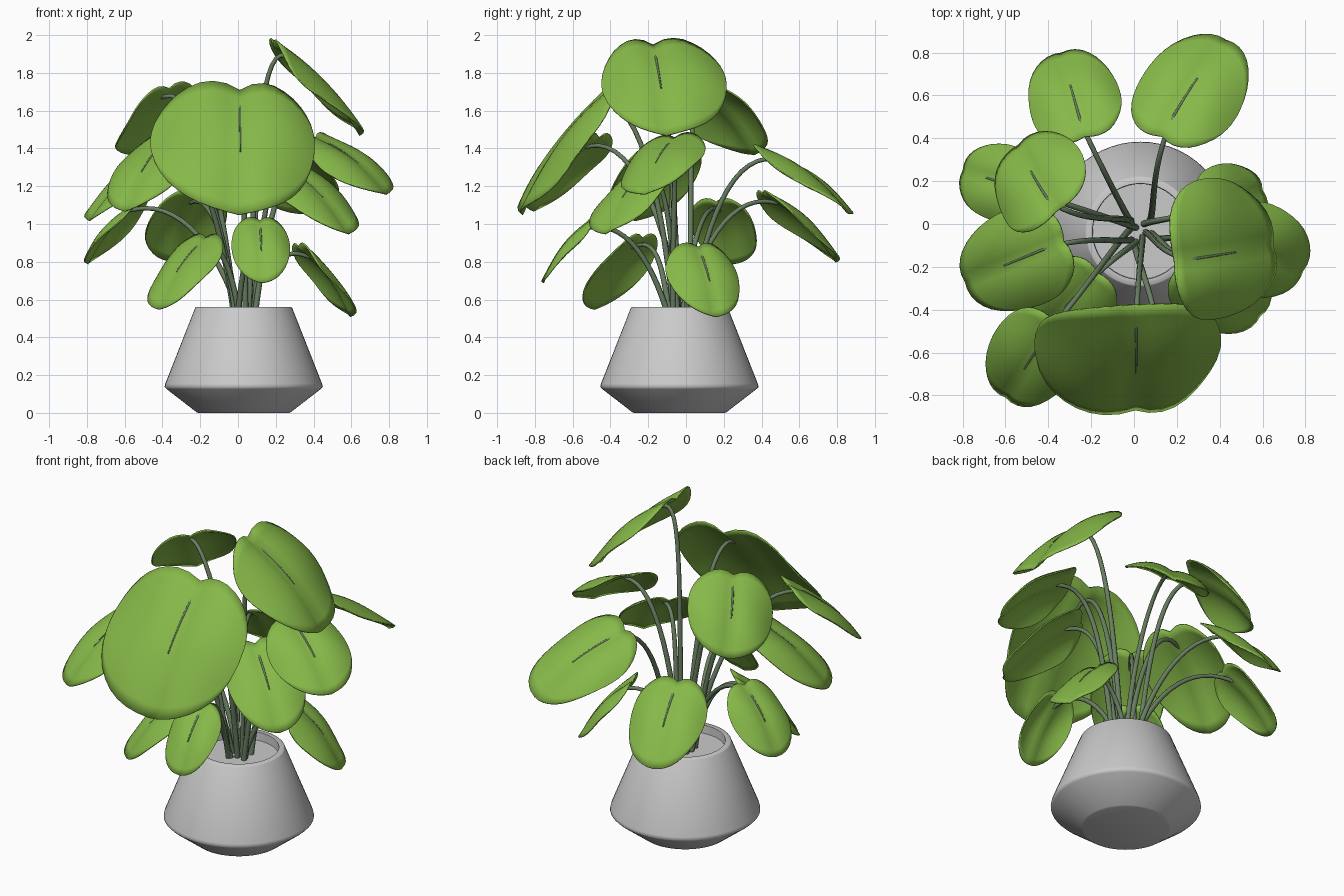
import bpy, bmesh, math, random
from mathutils import Vector

random.seed(4)
if "Cube" in bpy.data.objects:
    bpy.data.objects.remove(bpy.data.objects["Cube"])


def material(name, color):
    m = bpy.data.materials.new(name)
    m.use_nodes = True
    m.diffuse_color = (*color, 1)
    m.node_tree.nodes["Principled BSDF"].inputs["Base Color"].default_value = (*color, 1)
    return m


GREEN = material("leaf green", (0.24, 0.485, 0.066))
STEM = material("stem grey green", (0.14, 0.21, 0.12))
GREY = material("pot grey", (0.59, 0.59, 0.59))
CENTRE = Vector((0.03, -0.035, 0))
UP = Vector((0, 0, 1))


def add_object(name, data, mat):
    ob = bpy.data.objects.new(name, data)
    data.materials.append(mat)
    bpy.context.collection.objects.link(ob)
    return ob


def mesh_object(name, bm, mat):
    bmesh.ops.remove_doubles(bm, verts=bm.verts, dist=0.0005)
    me = bpy.data.meshes.new(name)
    bm.to_mesh(me)
    bm.free()
    for p in me.polygons:
        p.use_smooth = True
    return add_object(name, me, mat)


# Pot: one lathed profile with a softened belly and a recessed inside
def make_pot():
    profile = [(0, 0), (0.24, 0), (0.25, 0.004), (0.408, 0.126), (0.419, 0.137),
               (0.415, 0.155), (0.257, 0.556), (0.253, 0.56),
               (0.224, 0.56), (0.222, 0.51), (0, 0.51)]
    bm = bmesh.new()
    pts = [bm.verts.new((r, 0, z)) for r, z in profile]
    edges = [bm.edges.new(pair) for pair in zip(pts, pts[1:])]
    bmesh.ops.spin(bm, geom=pts + edges, cent=(0, 0, 0), axis=UP,
                   angle=math.tau, steps=56)
    bmesh.ops.remove_doubles(bm, verts=bm.verts, dist=0.0005)
    bmesh.ops.recalc_face_normals(bm, faces=bm.faces)
    pot = mesh_object("pot", bm, GREY)
    pot.location = CENTRE
    bpy.ops.object.select_all(action="DESELECT")
    pot.select_set(True)
    bpy.context.view_layer.objects.active = pot
    bpy.ops.object.shade_smooth_by_angle(angle=math.radians(60))


# Leaf: rounded blade with a notched base, a creased midrib and drooping sides
def make_leaf(name, base, tip, width, roll, skew=0):
    base, tip = Vector(base), Vector(tip)
    along = tip - base
    length = along.length
    along.normalize()
    flat_side = along.cross(UP).normalized()
    flat_up = flat_side.cross(along)
    r = math.radians(roll)
    side = flat_side * math.cos(r) + flat_up * math.sin(r)
    normal = side.cross(along)
    phase = random.uniform(0, math.tau)

    def surface(u, t):
        a = abs(u)
        lift = length * 0.07 * math.sin(math.pi * max(t, 0))
        lift += width * (0.17 * a - 0.28 * a * a)
        lift += width * 0.025 * a * math.sin(6 * t + phase + 2 * u)
        across = width / 2 * (u + skew * a)
        return base + along * t * length + side * across + normal * lift

    columns, rows, mid = 20, 12, 0.41
    bm = bmesh.new()
    grid = []
    for i in range(columns + 1):
        u = math.sin(math.pi * (i / columns - 0.5))
        a = min(abs(u), 1)
        low = mid - mid * (1 - a ** 2.5) ** 0.42 - 0.05 * math.sin(math.pi * a ** 0.8)
        high = mid + (1 - mid) * (1 - a ** 2.2) ** 0.5
        if a > 0.999:
            low, high = mid - 0.04, mid + 0.04
        grid.append([bm.verts.new(surface(u, low + (high - low) * j / rows))
                     for j in range(rows + 1)])
    for p, q in zip(grid, grid[1:]):
        for j in range(rows):
            bm.faces.new((p[j], q[j], q[j + 1], p[j + 1]))
    leaf = mesh_object(name + "_leaf", bm, GREEN)
    solid = leaf.modifiers.new("thickness", "SOLIDIFY")
    solid.thickness = 0.008
    make_stem(name, surface, normal, along)


# Stem: rises from the pot, arches out and runs into the leaf as its midrib
def make_stem(name, surface, normal, along):
    end = surface(0, 0.13) - normal * 0.012
    out = Vector((end.x, end.y, 0)) - CENTRE
    reach = out.length
    out.normalize()
    start = CENTRE + out * random.uniform(0.02, 0.07) + UP * 0.5
    start += out.cross(UP) * random.uniform(-0.05, 0.05)
    rise = end.z - start.z
    c1 = start + UP * rise * 0.6 + out * reach * 0.17
    c2 = end - along * 0.1 - out * reach * 0.32 - UP * 0.02
    pts = []
    for k in range(15):
        t = k / 14
        s = 1 - t
        p = start * s**3 + c1 * 3 * s * s * t + c2 * 3 * s * t * t + end * t**3
        pts.append((p, 1.15 - 0.35 * t))
    for t in (0.19, 0.28, 0.37, 0.46, 0.55):
        pts.append((surface(0, t) - normal * 0.001, 0.6 - 0.5 * t))
    cu = bpy.data.curves.new(name + "_stem", "CURVE")
    cu.dimensions = "3D"
    cu.bevel_depth = 0.0138
    cu.bevel_resolution = 2
    cu.use_fill_caps = True
    sp = cu.splines.new("POLY")
    sp.points.add(len(pts) - 1)
    for point, (p, radius) in zip(sp.points, pts):
        point.co = (*p, 1)
        point.radius = radius
    sp.use_smooth = True
    add_object(name + "_stem", cu, STEM)


make_pot()

# Each leaf: name, base, tip, width, roll in degrees, uneven halves
LEAVES = [
    ("large_front", (0.01, -0.38, 1.71), (0.005, -0.87, 1.05), 0.87, 4, 0.08),
    ("high_right", (0.19, -0.175, 1.95), (0.65, -0.10, 1.47), 0.66, -4, -0.09),
    ("far_right", (0.41, -0.06, 1.46), (0.79, -0.22, 1.16), 0.46, -9),
    ("front_right", (0.24, -0.18, 1.31), (0.59, -0.43, 0.95), 0.43, -8),
    ("low_right", (0.32, 0.065, 0.88), (0.60, 0.16, 0.51), 0.39, 0, 0.08),
    ("back_right", (0.13, 0.41, 1.38), (0.43, 0.86, 1.06), 0.49, 17),
    ("back_left", (-0.23, 0.41, 1.16), (-0.34, 0.80, 0.80), 0.43, 0),
    ("high_left", (-0.365, 0.06, 1.72), (-0.54, 0.37, 1.37), 0.49, 16),
    ("low_left", (-0.51, 0.16, 1.12), (-0.80, 0.25, 0.79), 0.36, 0),
    ("middle_left", (-0.33, -0.08, 1.42), (-0.79, -0.27, 1.02), 0.47, 0),
    ("front_left", (-0.37, -0.46, 1.46), (-0.60, -0.81, 1.07), 0.42, 0),
    ("low_front_left", (-0.17, -0.23, 0.93), (-0.42, -0.49, 0.55), 0.38, 0),
    ("low_front", (0.115, -0.50, 1.02), (0.13, -0.76, 0.69), 0.31, 0),
]
for spec in LEAVES:
    make_leaf(*spec)
